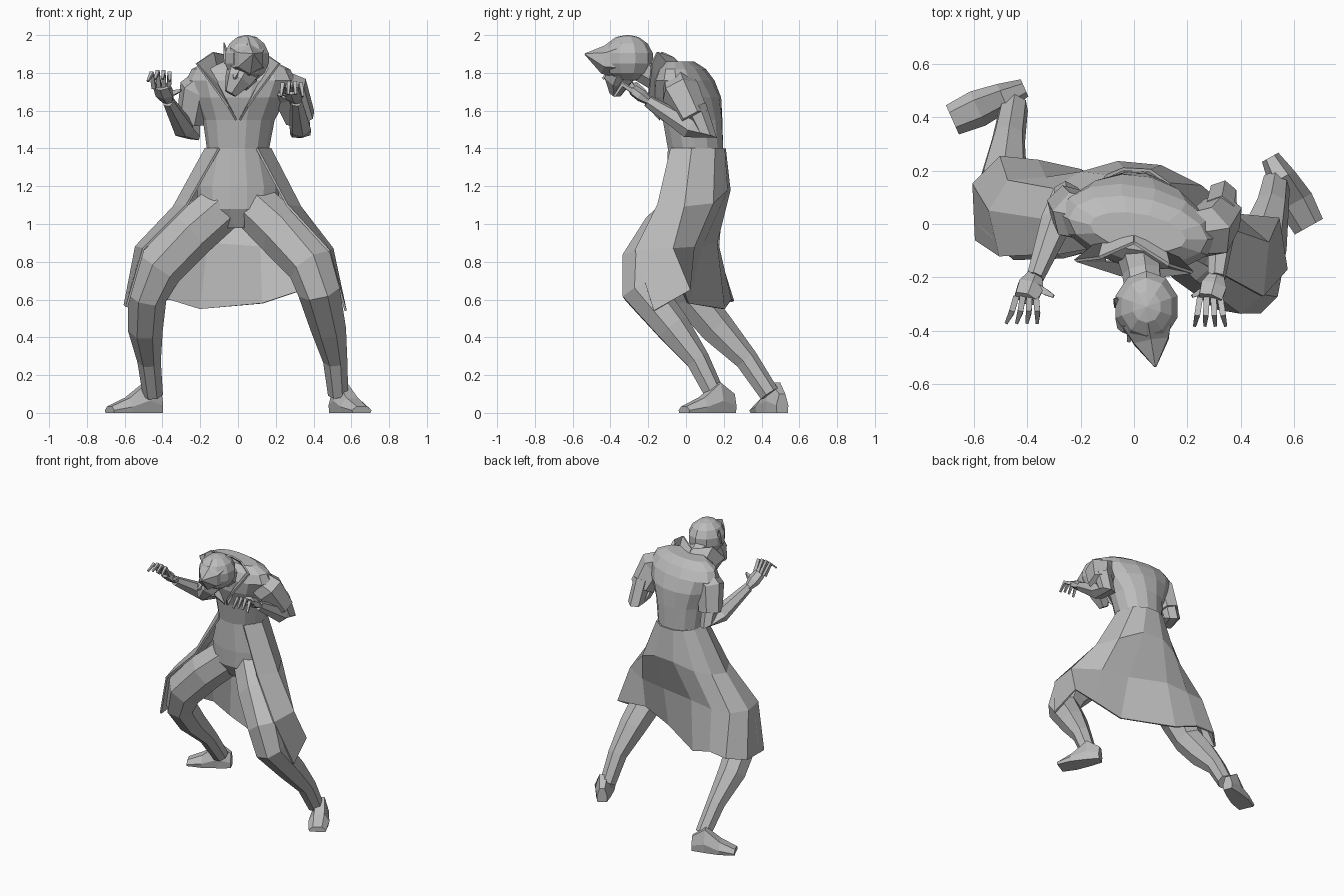
import bpy, bmesh, math
from mathutils import Vector

cube = bpy.data.objects.get("Cube")
if cube:
    bpy.data.objects.remove(cube, do_unlink=True)

# One plain grey for the whole figure
grey = bpy.data.materials.new("plain_grey")
grey.use_nodes = True
grey.diffuse_color = (.5, .5, .5, 1)
grey.node_tree.nodes["Principled BSDF"].inputs["Base Color"].default_value = (.5, .5, .5, 1)


def finish(name, bm, thickness=0):
    """Turn a bmesh into a flat-shaded object."""
    bmesh.ops.recalc_face_normals(bm, faces=bm.faces)
    mesh = bpy.data.meshes.new(name)
    bm.to_mesh(mesh)
    bm.free()
    mesh.materials.append(grey)
    obj = bpy.data.objects.new(name, mesh)
    bpy.context.collection.objects.link(obj)
    if thickness:
        mod = obj.modifiers.new("Cloth thickness", 'SOLIDIFY')
        mod.thickness = thickness
        mod.offset = 0
    return obj


def skin(name, rows, closed=True, thickness=0):
    """Bridge rows of points; closed rows get end caps."""
    bm = bmesh.new()
    grid = [[bm.verts.new(p) for p in row] for row in rows]
    count = len(grid[0])
    for a, b in zip(grid, grid[1:]):
        for i in range(count if closed else count - 1):
            j = (i + 1) % count
            bm.faces.new((a[i], a[j], b[j], b[i]))
    if closed:
        bm.faces.new(grid[0])
        bm.faces.new(grid[-1])
    return finish(name, bm, thickness)


def tube(name, path, sides=7, flat=1):
    """Sweep a polygon along (x, y, z, radius) points."""
    pts = [Vector(p[:3]) for p in path]
    rows, old, turn = [], None, None
    for i, p in enumerate(pts):
        d = (pts[min(i + 1, len(pts) - 1)] - pts[max(i - 1, 0)]).normalized()
        turn = old.rotation_difference(d) @ turn if old else d.to_track_quat('Z', 'Y')
        old = d
        r = path[i][3]
        angles = [math.tau * (k + .5) / sides for k in range(sides)]
        rows.append([p + turn @ Vector((r * math.cos(t), r * flat * math.sin(t), 0)) for t in angles])
    return skin(name, rows)


def foot(name, heel, toe):
    """Wedge foot lying on the ground between two points."""
    heel, toe = Vector((*heel, 0)), Vector((*toe, 0))
    side = (toe - heel).normalized().cross(Vector((0, 0, 1)))
    rows = []
    for t, w, h in ((0, .035, .1), (.3, .055, .16), (.65, .07, .08), (1, .06, .035)):
        p = heel.lerp(toe, t)
        outline = ((-.9, 0), (.9, 0), (1, .4), (.5, 1), (-.5, 1), (-1, .4))
        rows.append([p + side * w * u + Vector((0, 0, h * v)) for u, v in outline])
    return skin(name, rows)


# Torso: horizontal rings of (z, centre y, half width, half depth, twist of the shoulders)
torso = []
for z, cy, rx, ry, twist in ((.98, .05, .1, .09, 0), (1.08, .04, .21, .14, 0), (1.2, .06, .22, .165, 0),
                             (1.4, .05, .165, .15, 0), (1.55, .035, .19, .16, .04), (1.67, .01, .25, .175, .1),
                             (1.76, -.01, .29, .155, .15), (1.82, -.02, .26, .12, .15), (1.86, -.03, .18, .07, .15)):
    ring = []
    for k in range(14):
        t = math.tau * k / 14
        x = rx * math.cos(t)
        ring.append((x + twist * .1, cy + ry * math.sin(t) - twist * x, z))
    torso.append(ring)
skin("torso", torso)

# Coat skirt: folds from the right front edge, round the back, to the left front edge
folds = (
    ((-.1, -.08, 1.4), (-.27, -.11, 1.1), (-.5, -.12, .87), (-.59, -.06, .56)),
    ((-.17, .03, 1.4), (-.34, .02, 1.09), (-.54, .05, .88), (-.6, .15, .57)),
    ((-.15, .12, 1.4), (-.3, .13, 1.11), (-.47, .16, .88), (-.5, .25, .59)),
    ((-.1, .18, 1.4), (-.2, .19, 1.13), (-.33, .17, .88), (-.36, .235, .6)),
    ((-.04, .205, 1.4), (-.06, .23, 1.18), (-.16, .16, .9), (-.2, .2, .55)),
    ((.06, .2, 1.4), (.1, .215, 1.18), (.12, .08, .88), (.13, .01, .58)),
    ((.13, .15, 1.4), (.25, .14, 1.11), (.32, .04, .88), (.34, -.02, .65)),
    ((.17, .03, 1.4), (.33, -.01, 1.09), (.5, -.07, .87), (.54, .02, .65)),
    ((.1, -.08, 1.4), (.26, -.15, 1.1), (.48, -.27, .86), (.57, -.17, .54)),
)
skin("coat_skirt", folds, closed=False, thickness=.012)

# Legs and feet
tube("left_leg", ((.1, .03, 1.08, .13), (.24, -.1, .95, .14), (.39, -.22, .78, .13), (.43, -.235, .65, .115),
                  (.48, -.07, .45, .095), (.515, .06, .28, .066), (.53, .15, .1, .055)))
tube("right_leg", ((-.1, .04, 1.08, .13), (-.25, 0, .95, .135), (-.42, -.01, .77, .13), (-.48, .02, .62, .105),
                   (-.49, .16, .45, .095), (-.47, .32, .28, .064), (-.45, .44, .1, .055)))
foot("left_foot", (.51, .25), (.655, -.01))
foot("right_foot", (-.41, .51), (-.68, .39))

# Short sleeves and bare arms
tube("left_sleeve", ((.19, -.04, 1.74, .09), (.28, -.03, 1.7, .105), (.33, .04, 1.56, .085)), 6)
tube("right_sleeve", ((-.16, .02, 1.75, .09), (-.22, .03, 1.71, .095), (-.25, .07, 1.54, .08)), 6)
tube("left_arm", ((.32, .05, 1.62, .06), (.33, .11, 1.47, .056), (.33, .02, 1.51, .06),
                  (.31, -.2, 1.65, .033)), 6)
tube("right_arm", ((-.25, .06, 1.62, .06), (-.25, .11, 1.47, .056), (-.29, .01, 1.51, .06),
                   (-.37, -.2, 1.65, .033)), 6)


def hand(side, wrist, knuckles, bend, tip):
    """Palm, four hooked fingers and a thumb."""
    wrist, knuckles, bend, tip = map(Vector, (wrist, knuckles, bend, tip))
    tube(side + "_palm", [(*wrist, .03), (*wrist.lerp(knuckles, .5), .055), (*knuckles, .05)], 6, .6)
    for i in range(4):
        shift = Vector(((i - 1.5) * .032, 0, -.008 * abs(i - 1.5)))
        path = [(*(knuckles + shift * .8), .016), (*(bend + shift), .015), (*(tip + shift * 1.2), .008)]
        tube(f"{side}_finger_{i + 1}", path, 4)
    inward = Vector((.055 if side == "right" else -.055, -.03, .02))
    middle = wrist.lerp(knuckles, .4)
    tube(side + "_thumb", [(*middle, .022), (*(middle + inward), .016), (*(middle + inward * 1.5), .008)], 4)


hand("left", (.31, -.19, 1.645), (.285, -.28, 1.71), (.285, -.34, 1.75), (.285, -.38, 1.69))
hand("right", (-.37, -.19, 1.645), (-.405, -.28, 1.73), (-.41, -.33, 1.81), (-.42, -.37, 1.77))

# Head: low-sided skull with a pointed peak drawn forward
bm = bmesh.new()
bmesh.ops.create_uvsphere(bm, u_segments=10, v_segments=7, radius=.125)
for v in bm.verts:
    v.co.y *= 1.1
    v.co += Vector((.047, -.31, 1.877))
finish("skull", bm)
tube("peak", ((.05, -.36, 1.88, .11), (.065, -.44, 1.87, .075), (.08, -.535, 1.9, .004)), 6)
tube("jaw", ((.04, -.32, 1.84, .1), (0, -.36, 1.76, .075), (-.04, -.37, 1.69, .035)), 6)
tube("nose", ((.0, -.38, 1.81, .03), (-.02, -.44, 1.77, .008)), 4)
tube("neck", ((.01, -.06, 1.76, .09), (.03, -.18, 1.79, .075), (.04, -.27, 1.84, .07)))
tube("right_ear", ((-.05, -.3, 1.85, .035), (-.075, -.28, 1.96, .004)), 4, .5)

# Raised collar, mirrored and meeting in a V on the chest
for side, s in (("left", 1), ("right", -1)):
    inner = ((0, -.02, 1.83), (.11, -.06, 1.81), (.11, -.15, 1.74), (.01, -.14, 1.55))
    outer = ((0, -.07, 1.88), (.13, -.14, 1.91), (.22, -.16, 1.85), (.05, -.2, 1.62))
    rows = [[(x * s, y - .1 * x * s, z) for x, y, z in row] for row in (inner, outer)]
    skin(side + "_collar", rows, closed=False, thickness=.012)
